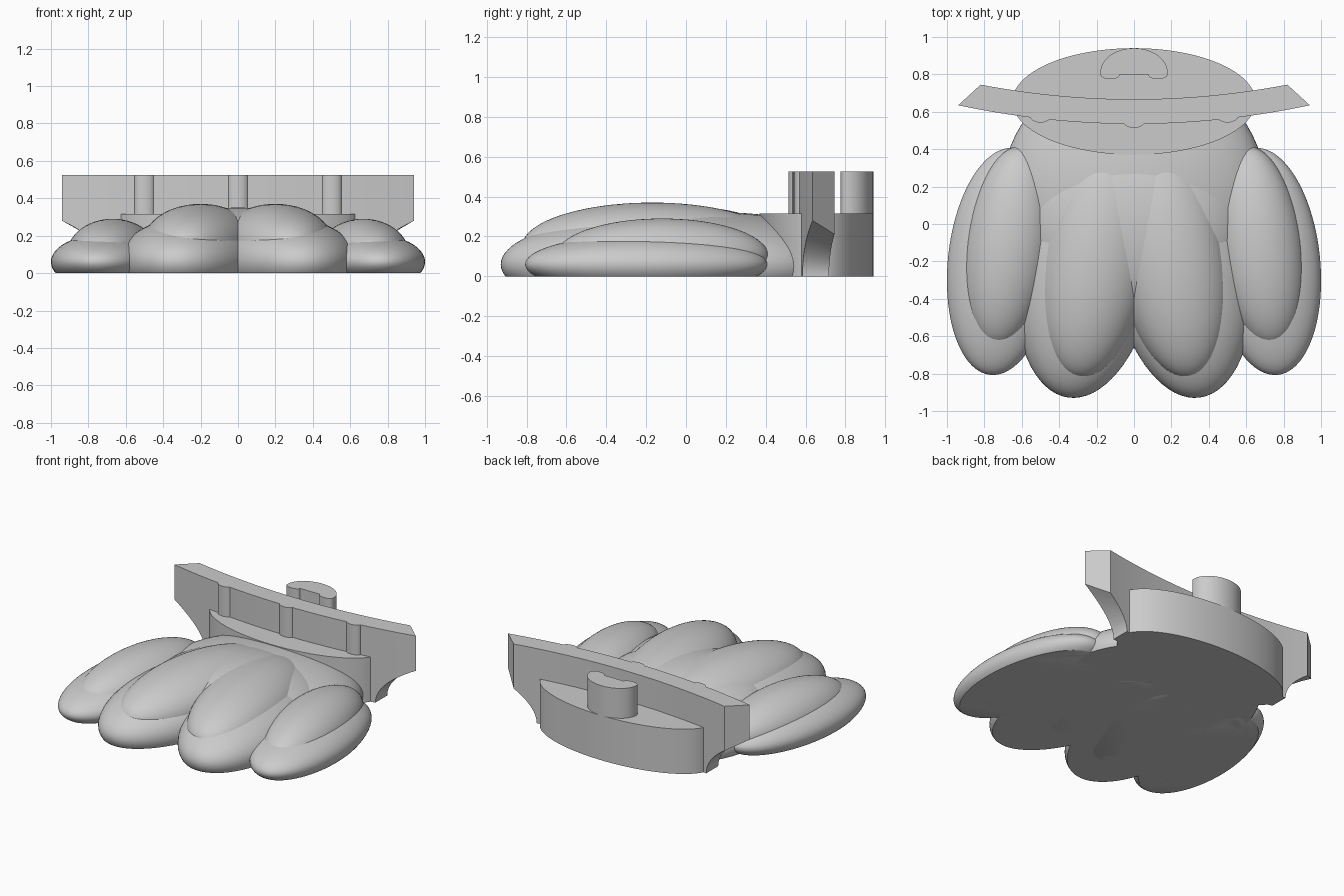
import bpy, bmesh, math
from mathutils import Matrix, Vector

cube = bpy.data.objects.get("Cube")
if cube:
    bpy.data.objects.remove(cube, do_unlink=True)

# Single matte grey material
grey = bpy.data.materials.new("plain grey")
grey.use_nodes = True
colour = (0.6, 0.6, 0.6, 1)
grey.diffuse_color = colour
grey.node_tree.nodes["Principled BSDF"].inputs["Base Color"].default_value = colour


def finish(bm, name, angle=30):
    """Turn a bmesh into a named object with edge-aware smooth shading."""
    bmesh.ops.recalc_face_normals(bm, faces=bm.faces[:])
    mesh = bpy.data.meshes.new(name)
    bm.to_mesh(mesh)
    bm.free()
    mesh.materials.append(grey)
    obj = bpy.data.objects.new(name, mesh)
    bpy.context.collection.objects.link(obj)
    bpy.ops.object.select_all(action="DESELECT")
    obj.select_set(True)
    bpy.context.view_layer.objects.active = obj
    bpy.ops.object.shade_smooth_by_angle(angle=math.radians(angle))
    return obj


def pad(name, centre, radii, lean=0):
    """Ellipsoid leaning about z, sliced flat on the ground."""
    bm = bmesh.new()
    bmesh.ops.create_uvsphere(bm, u_segments=72, v_segments=40, radius=1)
    turn = Matrix.Rotation(math.radians(lean), 4, "Z")
    place = Matrix.Translation(centre) @ turn @ Matrix.Diagonal((*radii, 1))
    bmesh.ops.transform(bm, matrix=place, verts=bm.verts[:])
    bmesh.ops.bisect_plane(bm, geom=bm.verts[:] + bm.edges[:] + bm.faces[:],
                           plane_co=(0, 0, 0), plane_no=(0, 0, -1), clear_outer=True)
    bmesh.ops.holes_fill(bm, edges=[e for e in bm.edges if e.is_boundary])
    return finish(bm, name)


def prism(name, outline, bottom, top):
    """Extrude a plan outline between two heights."""
    bm = bmesh.new()
    face = bm.faces.new([bm.verts.new((x, y, bottom)) for x, y in outline])
    out = bmesh.ops.extrude_face_region(bm, geom=[face])
    moved = [v for v in out["geom"] if isinstance(v, bmesh.types.BMVert)]
    bmesh.ops.translate(bm, verts=moved, vec=(0, 0, top - bottom))
    return finish(bm, name)


def arc(cx, cy, rx, ry, start, end, steps):
    angles = [math.radians(start + (end - start) * i / steps) for i in range(steps + 1)]
    return [(cx + rx * math.cos(a), cy + ry * math.sin(a)) for a in angles]


# Toes: each is a wide lower pad with a raised upper pad
for side, label in ((1, "left"), (-1, "right")):
    pad(f"{label}_inner_toe_base", (.25 * side, -.2, .06), (.38, .735, .24), 8 * side)
    pad(f"{label}_inner_toe_top", (.2 * side, -.17, .15), (.3, .66, .22), 9 * side)
    pad(f"{label}_outer_toe_base", (.705 * side, -.2, .06), (.29, .61, .15), 6 * side)
    pad(f"{label}_outer_toe_top", (.67 * side, -.12, .1), (.235, .54, .19), 8 * side)

# Palm
pad("palm_base", (0, .2, .05), (.7, .65, .27))
pad("palm_top", (0, 0, .1), (.6, .55, .25))

# Oval heel block
TOP = .525
prism("heel_block", arc(0, .655, .65, .285, 0, 360, 96)[:-1], 0, .315)


# Curved crossbar whose ends sweep up off the ground
def front_y(x):
    return .535 + .1 * (x / .94) ** 2


def back_y(x):
    return .667 + .078 * (x / .82) ** 2


def underside(x):
    return .28 * math.sqrt(max(0, abs(x) - .66) / .28)


stations = [(.66 * i / 16, .66 * i / 16) for i in range(17)]
stations += [(.66 + .28 * (i / 14) ** 2, .66 + .16 * (i / 14) ** 2) for i in range(1, 15)]
stations = [(-f, -b) for f, b in reversed(stations[1:])] + stations
bm = bmesh.new()
rings = []
for f, b in stations:
    corners = [(f, front_y(f), underside(f)), (f, front_y(f), TOP),
               (b, back_y(b), TOP), (b, back_y(b), underside(b))]
    rings.append([bm.verts.new(c) for c in corners])
for r, s in zip(rings, rings[1:]):
    for i in range(4):
        j = (i + 1) % 4
        bm.faces.new((r[i], r[j], s[j], s[i]))
bm.faces.new(rings[0])
bm.faces.new(rings[-1])
finish(bm, "crossbar")

# Rounded ribs on the front of the crossbar
for x, label in ((-.5, "right"), (0, "middle"), (.5, "left")):
    prism(f"{label}_rib", arc(x, front_y(x) + .012, .055, .033, 0, 360, 24)[:-1], .2, TOP)

# Domed knob with two small lobes at its front
knob = arc(0, .81, .18, .13, 0, 180, 32)
knob += arc(-.128, .8, .052, .026, 180, 360, 12)
knob += arc(.128, .8, .052, .026, 180, 360, 12)
prism("knob", knob, .25, TOP)
